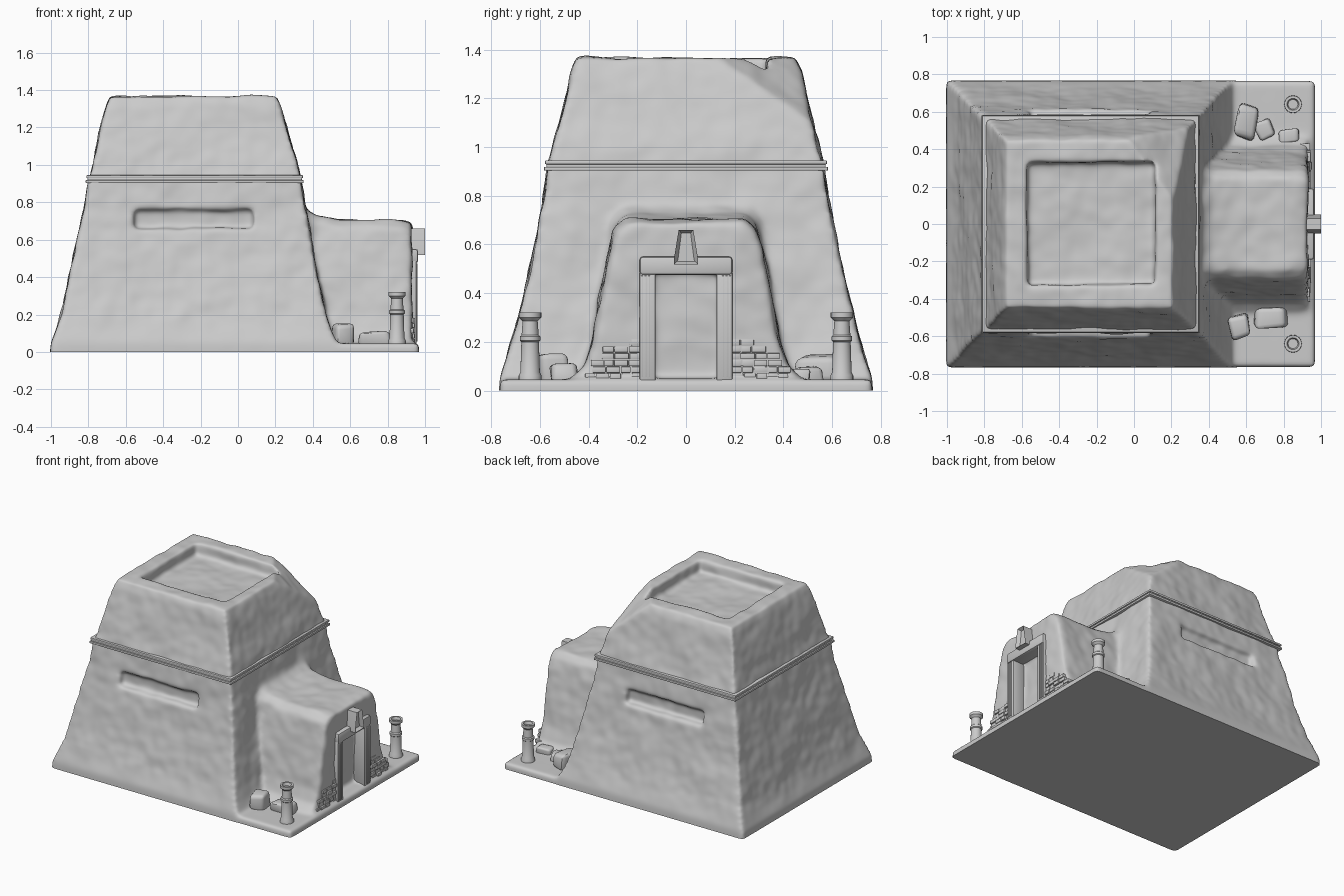
import bpy, bmesh, math, random
from mathutils import Vector, noise

random.seed(4)
if "Cube" in bpy.data.objects:
    bpy.data.objects.remove(bpy.data.objects["Cube"])

stone = bpy.data.materials.new("pale grey stone")
stone.use_nodes = True
GREY = (0.6, 0.6, 0.6, 1)
stone.diffuse_color = GREY
stone.node_tree.nodes["Principled BSDF"].inputs["Base Color"].default_value = GREY


def add(name, bm, angle=35):
    bmesh.ops.recalc_face_normals(bm, faces=bm.faces)
    mesh = bpy.data.meshes.new(name)
    bm.to_mesh(mesh)
    bm.free()
    obj = bpy.data.objects.new(name, mesh)
    bpy.context.collection.objects.link(obj)
    mesh.materials.append(stone)
    bpy.ops.object.select_all(action="DESELECT")
    obj.select_set(True)
    bpy.context.view_layer.objects.active = obj
    bpy.ops.object.shade_smooth_by_angle(angle=math.radians(angle))
    return obj


def loft(rings):
    """Skin closed rings of equal length and cap both ends."""
    bm = bmesh.new()
    loops = [[bm.verts.new(p) for p in ring] for ring in rings]
    n = len(loops[0])
    for a, b in zip(loops, loops[1:]):
        for i in range(n):
            bm.faces.new((a[i], a[(i + 1) % n], b[(i + 1) % n], b[i]))
    bm.faces.new(loops[0])
    bm.faces.new(loops[-1])
    return bm


def rect(z, x0, x1, h):
    return [(x0, -h, z), (x1, -h, z), (x1, h, z), (x0, h, z)]


def box(name, xs, ys, zs, bevel=0.0):
    (x0, x1), (y0, y1), (z0, z1) = xs, ys, zs
    bm = loft([[(x0, y0, z), (x1, y0, z), (x1, y1, z), (x0, y1, z)] for z in (z0, z1)])
    if bevel:
        bmesh.ops.bevel(bm, geom=bm.edges[:], offset=bevel, segments=2, profile=0.5, affect="EDGES")
    return add(name, bm)


# Sloping main tower, with one worn upper corner
tower = loft([rect(*r) for r in (
    (-0.06, -1.01, 0.54, 0.77), (0.05, -1.0, 0.53, 0.765), (0.12, -0.97, 0.495, 0.74),
    (0.2, -0.945, 0.47, 0.712), (0.4, -0.9, 0.425, 0.662), (0.6, -0.86, 0.39, 0.62),
    (0.78, -0.82, 0.355, 0.585), (0.93, -0.795, 0.335, 0.565), (1.0, -0.775, 0.32, 0.545),
    (1.2, -0.735, 0.262, 0.495), (1.32, -0.705, 0.225, 0.468), (1.367, -0.685, 0.205, 0.445))])
bmesh.ops.recalc_face_normals(tower, faces=tower.faces)
cut = bmesh.ops.bisect_plane(tower, geom=tower.verts[:] + tower.edges[:] + tower.faces[:],
                             plane_co=(0.2, 0.15, 1.36), plane_no=(0.73, 0.53, 1), clear_outer=True)
bmesh.ops.holes_fill(tower, edges=[e for e in tower.edges if e.is_boundary])
tower = add("tower_base", tower)


# Entrance block: one arch-like section swept outward
def section(x, top, grow=0):
    half = [(0.5, -0.06), (0.475, 0.05), (0.42, 0.1), (0.385, 0.2), (0.35, 0.4),
            (0.315, 0.58), (0.29, top - 0.045), (0.245, top - 0.005)]
    return [(x, y + grow, z) for y, z in half] + [(x, -y - grow, z) for y, z in reversed(half)]


entrance = add("entrance_block", loft([section(*s) for s in (
    (0.1, 0.85, 0.02), (0.33, 0.82, 0.02), (0.37, 0.76, 0.015), (0.42, 0.732), (0.52, 0.718),
    (0.7, 0.714), (0.88, 0.705), (0.93, 0.695, -0.01))]))
plinth = box("plinth_block", (0.2, 0.968), (-0.765, 0.765), (-0.06, 0.046))

# Cutters: roof basin, side slots and doorway
cutters = [
    box("basin_cutter", (-0.57, 0.11), (-0.325, 0.33), (1.275, 1.6)),
    box("front_slot_cutter", (-0.555, 0.08), (-0.9, -0.55), (0.66, 0.762)),
    box("back_slot_cutter", (-0.555, 0.08), (0.55, 0.9), (0.66, 0.762)),
    box("door_cutter", (0.86, 1.1), (-0.14, 0.14), (0.05, 0.49)),
]
helpers = [entrance, plinth] + cutters
for h in helpers:
    h.hide_render = True
    m = tower.modifiers.new(h.name, "BOOLEAN")
    m.object, m.solver = h, "EXACT"
    m.operation = "DIFFERENCE" if h in cutters else "UNION"

# Fuse everything into one soft, weathered wall surface
m = tower.modifiers.new("fuse", "REMESH")
m.mode, m.voxel_size = "VOXEL", 0.0135
m = tower.modifiers.new("soften", "SMOOTH")
m.factor, m.iterations = 0.5, 12
bpy.context.view_layer.update()
result = tower.evaluated_get(bpy.context.evaluated_depsgraph_get())
wall = bmesh.new()
wall.from_mesh(result.to_mesh())
wall.normal_update()
moves = []
for v in wall.verts:
    p = v.co
    fade = min(1, max(0.1, (p.z - 0.04) / 0.15))
    wave = 0.011 * noise.noise(p * 5) + 0.005 * noise.noise(p * 13 + Vector((7, 3, 1)))
    moves.append(v.normal * wave * fade)
for v, d in zip(wall.verts, moves):
    v.co += d
bmesh.ops.bisect_plane(wall, geom=wall.verts[:] + wall.edges[:] + wall.faces[:],
                       plane_co=(0, 0, 0), plane_no=(0, 0, -1), clear_outer=True)
bmesh.ops.holes_fill(wall, edges=[e for e in wall.edges if e.is_boundary])
for obj in helpers + [tower]:
    bpy.data.objects.remove(obj)
add("weathered_walls", wall, 50)

# Double rope band around the tower
for i, (z, out) in enumerate(((0.911, 0.018), (0.924, 0.008), (0.937, 0.014))):
    box(f"band_{i}", (-0.797 - out, 0.333 + out), (-0.565 - out, 0.565 + out), (z - 0.008, z + 0.008), 0.004)

# Door frame with fluted jambs
box("door_header", (0.86, 0.962), (-0.19, 0.19), (0.475, 0.55), 0.012)
for side, label in ((-1, "right"), (1, "left")):
    def span(a, b):
        return sorted((side * a, side * b))
    box(label + "_jamb", (0.86, 0.954), span(0.125, 0.19), (0.04, 0.49), 0.005)
    for i in range(3):
        y = 0.148 + i * 0.014
        box(f"{label}_flute_{i}", (0.94, 0.96), span(y, y + 0.009), (0.055, 0.472), 0.002)

    # Exposed brick courses beside the door
    for row in range(6):
        z = 0.045 + row * 0.028
        y = 0.185
        end = 0.43 - row * 0.032 + random.uniform(-0.03, 0.02)
        while y < end:
            w = random.uniform(0.035, 0.06)
            box(f"{label}_brick", (0.89, random.uniform(0.932, 0.948)),
                span(y, min(y + w, 0.43)), (z, z + 0.025), 0.003)
            y += w + 0.003

    # Turned pillar with a hollow cap
    profile = [(0.047, 0.03), (0.047, 0.062), (0.04, 0.075), (0.036, 0.2), (0.042, 0.205), (0.042, 0.222),
               (0.035, 0.228), (0.031, 0.285), (0.046, 0.3), (0.046, 0.32), (0.032, 0.32), (0.026, 0.3)]
    ring = [math.tau * k / 24 for k in range(24)]
    add(label + "_pillar", loft([[(0.85 + r * math.cos(a), side * 0.64 + r * math.sin(a), z) for a in ring]
                                 for r, z in profile]))

# Keystone emblem: tapered plate with a raised rim
def plate(name, x0, x1, z0, z1, wide, narrow):
    bm = loft([[(x, -wide, z0), (x, wide, z0), (x, wide, z0 + 0.02), (x, narrow, z1), (x, -narrow, z1),
                (x, -wide, z0 + 0.02)] for x in (x0, x1)])
    return bm


key = plate("keystone", 0.9, 1.0, 0.518, 0.66, 0.05, 0.03)
front = max(key.faces, key=lambda f: f.calc_center_median().x)
bmesh.ops.recalc_face_normals(key, faces=key.faces)
bmesh.ops.inset_individual(key, faces=[front], thickness=0.017)
bmesh.ops.translate(key, verts=front.verts[:], vec=(-0.025, 0, 0))
add("keystone", key)

# Fallen stones on the plinth
for i, (x, y, sx, sy, h, turn) in enumerate((
        (0.565, -0.545, 0.1, 0.13, 0.11, 0.2), (0.73, -0.5, 0.165, 0.115, 0.065, 0.0),
        (0.595, 0.55, 0.11, 0.19, 0.1, -0.2), (0.695, 0.505, 0.09, 0.1, 0.055, 0.4),
        (0.825, 0.47, 0.11, 0.065, 0.045, 0.15))):
    bm = bmesh.new()
    bmesh.ops.create_cube(bm, size=1)
    for v in bm.verts:
        v.co += Vector([random.uniform(-0.1, 0.1) for _ in range(3)])
    bmesh.ops.bevel(bm, geom=bm.edges[:], offset=0.2, segments=3, profile=0.5, affect="EDGES")
    bmesh.ops.scale(bm, verts=bm.verts, vec=(sx, sy, h + 0.02))
    rock = add(f"fallen_stone_{i}", bm)
    rock.location = (x, y, 0.035 + h / 2)
    rock.rotation_euler = (0, 0, turn)
